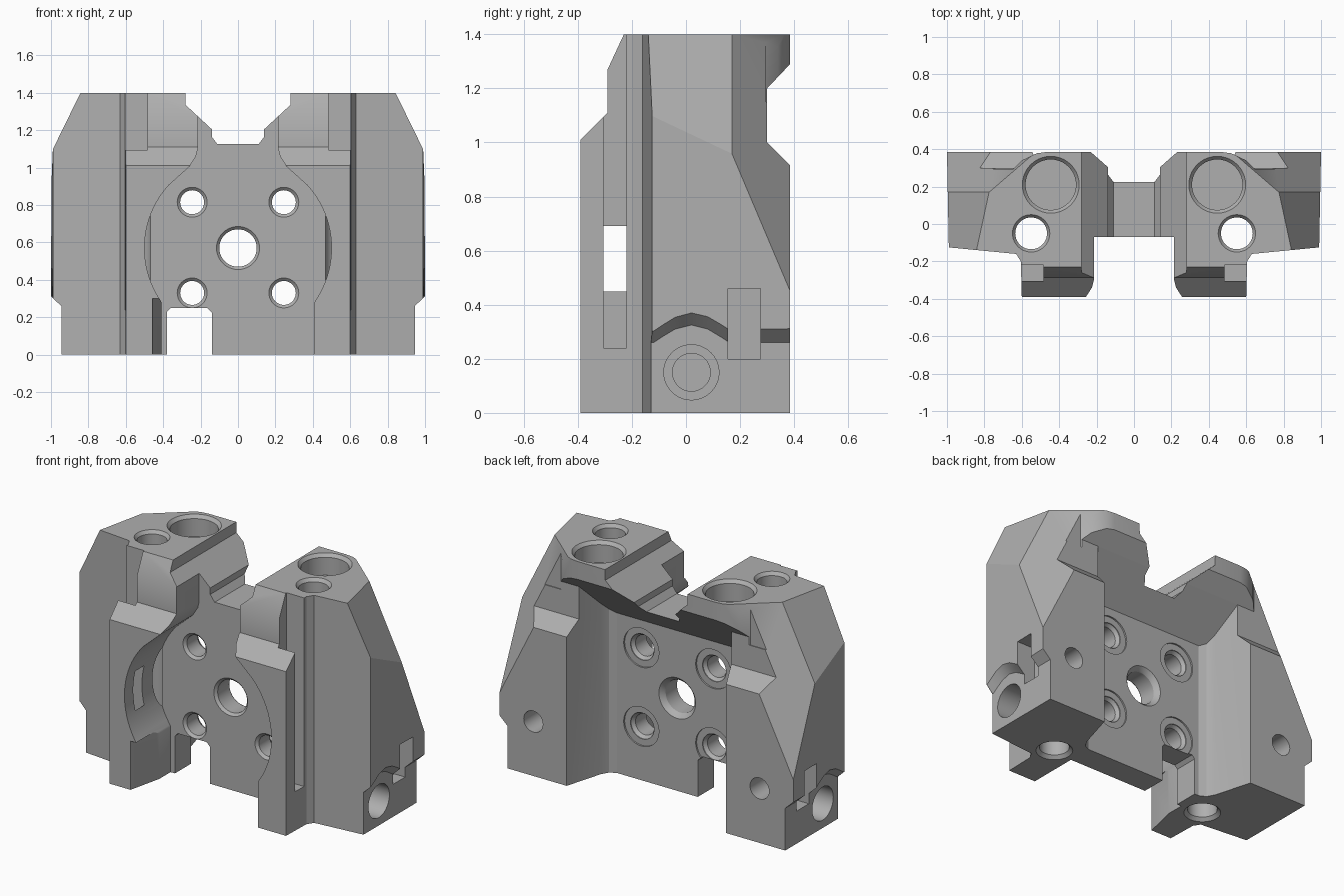
import bpy, bmesh
from math import cos, sin, radians
from mathutils import Vector

if "Cube" in bpy.data.objects:
    bpy.data.objects.remove(bpy.data.objects["Cube"], do_unlink=True)

grey = bpy.data.materials.new("plain grey")
grey.use_nodes = True
grey.diffuse_color = (0.43, 0.43, 0.43, 1)
grey.node_tree.nodes["Principled BSDF"].inputs["Base Color"].default_value = (0.43, 0.43, 0.43, 1)


def mirrored(half):
    """Close a half outline by reflecting it in x."""
    return half + [(-x, v) for x, v in reversed(half) if x > 0]


def prism(outline, plane, start, sweep):
    """Outline in plane xy, xz or yz at the given offset, swept along a vector."""
    place = {"xy": lambda a, b: (a, b, start),
             "xz": lambda a, b: (a, start, b),
             "yz": lambda a, b: (start, a, b)}[plane]
    bm = bmesh.new()
    low = [bm.verts.new(place(a, b)) for a, b in outline]
    high = [bm.verts.new(v.co + Vector(sweep)) for v in low]
    bm.faces.new(low)
    bm.faces.new(high)
    for i in range(len(low)):
        j = (i + 1) % len(low)
        bm.faces.new((low[i], low[j], high[j], high[i]))
    bmesh.ops.recalc_face_normals(bm, faces=bm.faces)
    return bm


def box(x, y, z):
    return prism([(x[0], y[0]), (x[1], y[0]), (x[1], y[1]), (x[0], y[1])],
                 "xy", z[0], (0, 0, z[1] - z[0]))


def bore(centre, axis, steps, sides=40):
    """Turned cutter: steps are (distance along axis, radius)."""
    turn = Vector(axis).to_track_quat("Z", "Y")
    bm = bmesh.new()
    rings = []
    for t, r in steps:
        rings.append([bm.verts.new(Vector(centre) + turn @ Vector(
            (r * cos(radians(360 * i / sides)), r * sin(radians(360 * i / sides)), t)))
            for i in range(sides)])
    bm.faces.new(rings[0])
    bm.faces.new(rings[-1])
    for a, b in zip(rings, rings[1:]):
        for i in range(sides):
            j = (i + 1) % sides
            bm.faces.new((a[i], a[j], b[j], b[i]))
    bmesh.ops.recalc_face_normals(bm, faces=bm.faces)
    return bm


def slice_off(bm, point, normal):
    """Remove everything beyond a plane and cap the opening."""
    bmesh.ops.bisect_plane(bm, geom=bm.verts[:] + bm.edges[:] + bm.faces[:],
                           plane_co=point, plane_no=normal, clear_outer=True)
    bmesh.ops.holes_fill(bm, edges=[e for e in bm.edges if e.is_boundary])
    bmesh.ops.recalc_face_normals(bm, faces=bm.faces)


def make(name, bm):
    mesh = bpy.data.meshes.new(name)
    bm.to_mesh(mesh)
    bm.free()
    mesh.materials.append(grey)
    obj = bpy.data.objects.new(name, mesh)
    bpy.context.collection.objects.link(obj)
    return obj


# Main block with front pillars and sloped outer shoulders
body = prism(mirrored([(0, -.39), (.6, -.39), (.605, -.2), (.63, -.16),
                       (.99, -.125), (1, .385), (0, .385)]), "xy", 0, (0, 0, 1.4))
for s in (-1, 1):
    slice_off(body, (s, .17, .95), (s * .0989, .115, .0495))
    slice_off(body, (s * .99, -.13, 1.1), (s * .09, .0195, .045))
block = make("mounting_block", body)
bpy.context.view_layer.objects.active = block
block.select_set(True)


def cut(bm):
    cutter = make("cutter", bm)
    cutter.hide_render = True
    mod = block.modifiers.new("cut", "BOOLEAN")
    mod.operation = "DIFFERENCE"
    mod.solver = "EXACT"
    mod.object = cutter
    bpy.ops.object.modifier_apply(modifier=mod.name)
    bpy.data.objects.remove(cutter, do_unlink=True)


# Stepped pillar tops
cut(prism([(-.5, .9), (-.29, 1.11), (-.29, 1.27), (-.225, 1.41), (-.225, 1.6), (-.5, 1.6)],
          "yz", -1.2, (2.4, 0, 0)))
# Notch across the back beneath the overhanging heads
cut(prism([(.3, 1), (.3, 1.2), (.385, 1.29), (.6, 1.29), (.6, .7)], "yz", -1.2, (2.4, 0, 0)))
# Rear pocket under a sloping overhang
pocket = prism(mirrored([(.41, .085), (.45, .105), (.475, .15), (.55, .41)]),
               "xy", -.1, (0, 0, 1.6))
slice_off(pocket, (0, 0, .9), (0, -1, 1))
cut(pocket)
# Round front recess with a neck and a straight foot
arc = [(.5 * cos(radians(a)), .57 + .5 * sin(radians(a))) for a in range(42, -36, -4)]
cut(prism(mirrored([(.215, 1.6), (.215, 1.1), (.225, 1.06), (.26, 1.005)] + arc
                   + [(.41, .28), (.41, -.1)]), "xz", -.6, (0, .53, 0)))
# Angled foot wall and the open notch beside it
cut(prism([(-.465, -.42), (-.385, -.071), (-.1, -.071), (-.1, -.42)], "xy", -.1, (0, 0, .4)))
cut(prism([(-.38, -.1), (-.38, .23), (-.36, .25), (-.165, .25), (-.14, .225), (-.14, -.1)],
          "xz", -.2, (0, .4, 0)))
# Saddle between the heads
cut(prism(mirrored([(.11, 1.125), (.14, 1.165), (.14, 1.205), (.28, 1.335), (.285, 1.6)]),
          "xz", -.6, (0, 1.2, 0)))

for s in (-1, 1):
    # Rounded rear corners of the heads
    cut(prism([(s * x, y) for x, y in [(.43, .39), (.52, .378), (.6, .34), (.645, .295),
                                       (.85, .295), (.85, .5), (.43, .5)]],
              "xy", 1.15, (0, 0, .4)))
    # Chamfered entrance along the neck
    cut(prism([(s * x, y) for x, y in [(.2, -.45), (.285, -.45), (.285, -.388), (.255, -.38),
                                       (.23, -.355), (.21, -.32)]], "xy", 1.04, (0, 0, .5)))
    # Vertical groove in the outer pillar wall
    cut(box(sorted((s * .485, s * .7)), (-.305, -.22), (.24, 1.6)))
    # Undercut lower flank, arched above the side bore
    cut(prism([(-.3, -.4), (-.3, .26), (-.12, .26), (-.09, .28), (-.04, .31), (.02, .325),
               (.08, .31), (.13, .28), (.16, .26), (.6, .26), (.6, -.4)],
              "yz", s * .945, (s * .15, 0, .14)))
    # Side pocket
    cut(box(sorted((s * .87, s * 1.2)), (.155, .275), (.2, .46)))
    # Side, rear and top bores
    cut(bore((s * .98, .02, .15), (-s, 0, 0), [(0, .102), (.22, .102), (.22, .07), (.3, .07)]))
    cut(bore((s * .77, .42, .335), (0, -1, 0), [(0, .065), (.25, .065)]))
    cut(bore((s * .445, .21, 1.42), (0, 0, -1), [(0, .152), (.02, .152), (.04, .135), (.15, .135)]))
    cut(bore((s * .55, -.05, 1.42), (0, 0, -1),
             [(0, .1), (.02, .1), (.04, .085), (1.4, .085), (1.42, .105), (1.5, .105)]))
    # Bolt holes with shallow seats behind the web
    for z in (.33, .815):
        cut(bore((s * .245, -.1, z), (0, 1, 0),
                 [(0, .08), (.03, .08), (.045, .064), (.15, .064), (.17, .08),
                  (.175, .08), (.175, .12), (.22, .12)]))

# Central hole
cut(bore((0, -.1, .57), (0, 1, 0),
         [(0, .115), (.03, .115), (.045, .1), (.155, .1), (.165, .105), (.185, .125), (.22, .125)]))

bpy.ops.object.shade_smooth_by_angle(angle=radians(25))
